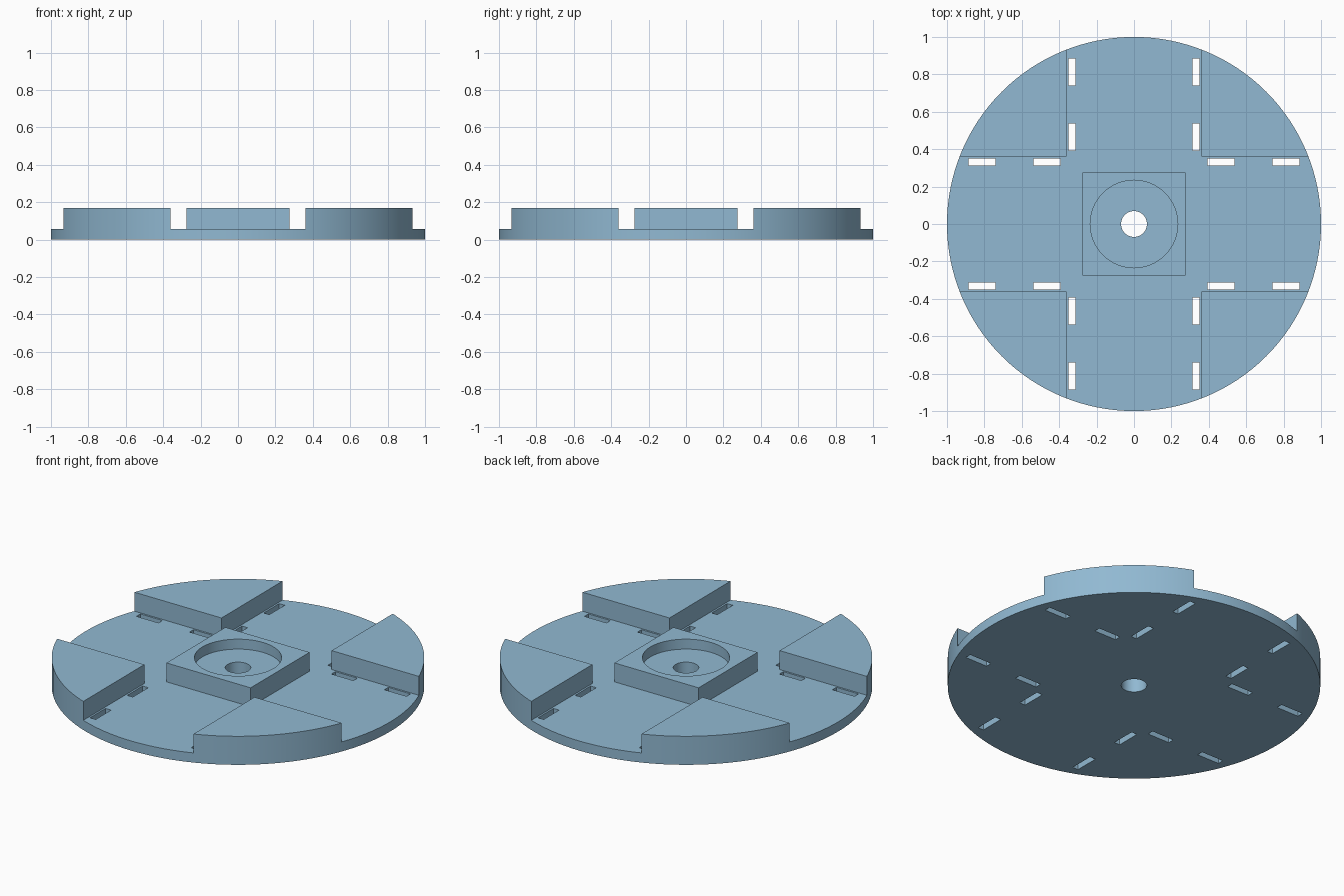
import bpy, math
from mathutils import Vector

if "Cube" in bpy.data.objects:
    bpy.data.objects.remove(bpy.data.objects["Cube"])

PLATE_Z, TOP_Z = 0.057, 0.169     # plate thickness, full height
CHANNEL = 0.361                   # half width of the cross channel
HUB = 0.276                       # half width of the square hub

mat = bpy.data.materials.new("steel blue")
mat.diffuse_color = (0.283, 0.485, 0.645, 1)
mat.use_nodes = True
mat.node_tree.nodes["Principled BSDF"].inputs["Base Color"].default_value = mat.diffuse_color


def box(name, x0, x1, y0, y1, z0, z1):
    bpy.ops.mesh.primitive_cube_add(size=1)
    ob = bpy.context.object
    ob.name = name
    for v in ob.data.vertices:
        v.co = Vector((x1 if v.co.x > 0 else x0,
                       y1 if v.co.y > 0 else y0,
                       z1 if v.co.z > 0 else z0))
    return ob


def cylinder(name, r, z0, z1, n):
    bpy.ops.mesh.primitive_cylinder_add(vertices=n, radius=r, depth=z1 - z0)
    ob = bpy.context.object
    ob.name = name
    for v in ob.data.vertices:
        v.co.z += (z0 + z1) / 2
    return ob


def combine(target, tool, operation):
    mod = target.modifiers.new(operation.lower(), 'BOOLEAN')
    mod.operation, mod.solver, mod.object = operation, 'EXACT', tool
    bpy.context.view_layer.objects.active = target
    bpy.ops.object.modifier_apply(modifier=mod.name)
    bpy.data.objects.remove(tool)


# Round plate at full height; the cross channel leaves four raised corner segments
plate = cylinder("slotted_disc", 1.0, 0, TOP_Z, 128)
combine(plate, box("channel", -1.2, 1.2, -CHANNEL, CHANNEL, PLATE_Z, 0.4), 'DIFFERENCE')
combine(plate, box("channel", -CHANNEL, CHANNEL, -1.2, 1.2, PLATE_Z, 0.4), 'DIFFERENCE')

# Square hub with round recess and through bore
combine(plate, box("hub", -HUB, HUB, -HUB, HUB, 0.02, TOP_Z), 'UNION')
combine(plate, cylinder("recess", 0.234, 0.11, 0.4, 64), 'DIFFERENCE')
combine(plate, cylinder("bore", 0.069, -0.2, 0.4, 48), 'DIFFERENCE')

# Pairs of slots along every channel wall
for sx in (-1, 1):
    for sy in (-1, 1):
        for a, b in ((0.393, 0.537), (0.740, 0.885)):
            xs, ys = sorted((sx * 0.313, sx * 0.350)), sorted((sy * a, sy * b))
            combine(plate, box("slot", *xs, *ys, -0.2, 0.12), 'DIFFERENCE')
            xs, ys = sorted((sx * a, sx * b)), sorted((sy * 0.313, sy * 0.350))
            combine(plate, box("slot", *xs, *ys, -0.2, 0.12), 'DIFFERENCE')

# Finish
plate.data.materials.clear()
plate.data.materials.append(mat)
bpy.ops.object.select_all(action='DESELECT')
plate.select_set(True)
bpy.context.view_layer.objects.active = plate
bpy.ops.object.shade_smooth_by_angle(angle=math.radians(30))
